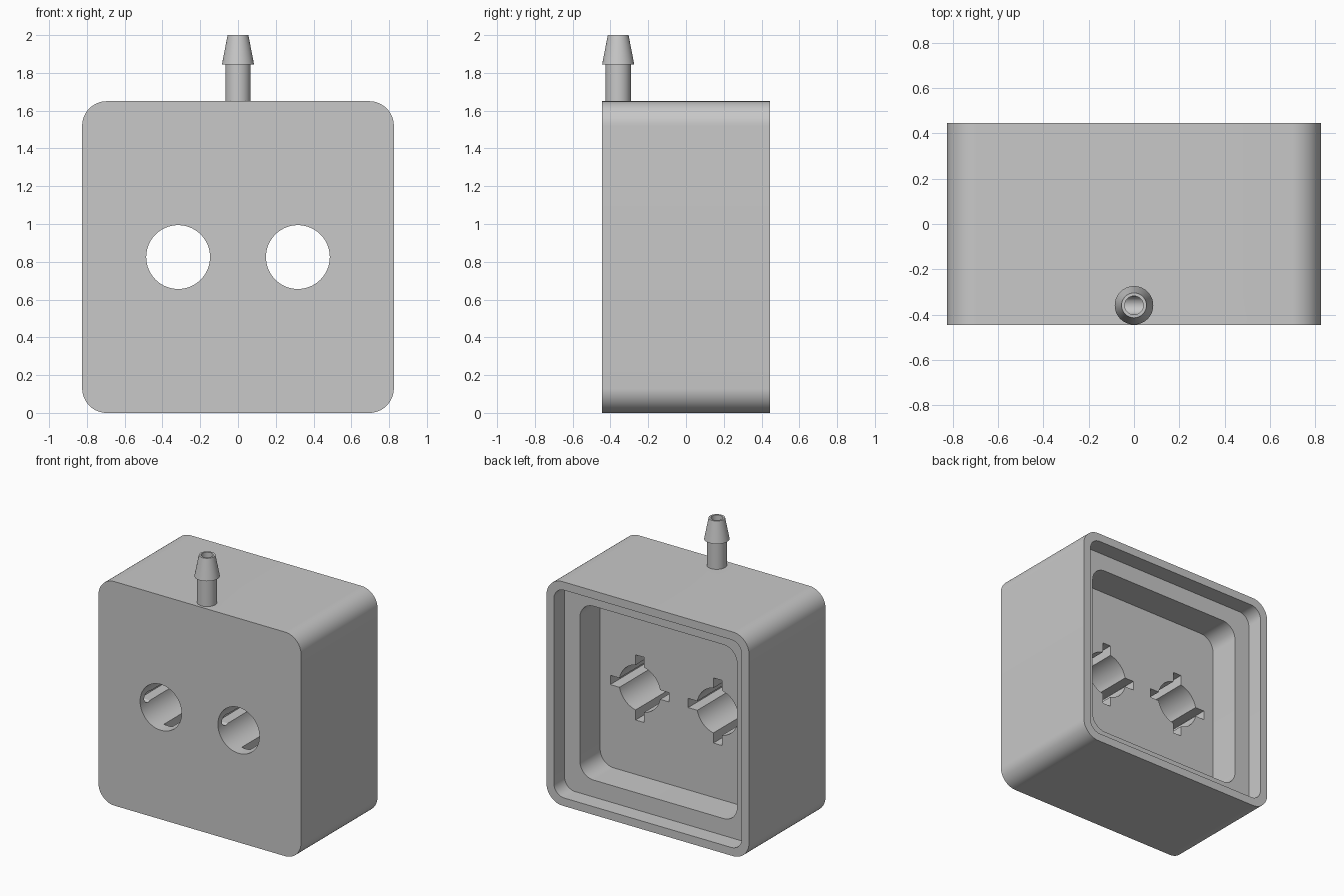
import bpy, bmesh, math
from mathutils import Matrix

if "Cube" in bpy.data.objects:
    bpy.data.objects.remove(bpy.data.objects["Cube"])

grey = bpy.data.materials.new("plain grey")
grey.diffuse_color = (0.58, 0.58, 0.58, 1)
grey.use_nodes = True
grey.node_tree.nodes["Principled BSDF"].inputs["Base Color"].default_value = grey.diffuse_color

MID = 0.825               # centre height of the housing
FRONT, BACK = -0.445, 0.445
FLOOR = 0.085             # cavity floor


def finish(name, bm):
    bmesh.ops.recalc_face_normals(bm, faces=bm.faces)
    mesh = bpy.data.meshes.new(name)
    bm.to_mesh(mesh)
    bm.free()
    obj = bpy.data.objects.new(name, mesh)
    bpy.context.collection.objects.link(obj)
    mesh.materials.append(grey)
    return obj


def rounded_block(name, half, radius, y0, y1, steps=16):
    """Rounded square in xz, extruded along y."""
    bm = bmesh.new()
    verts = []
    c = half - radius
    for q, (sx, sz) in enumerate(((1, 1), (-1, 1), (-1, -1), (1, -1))):
        for i in range(steps + 1):
            a = math.pi / 2 * (q + i / steps)
            verts.append(bm.verts.new((sx * c + radius * math.cos(a), y0,
                                       MID + sz * c + radius * math.sin(a))))
    face = bm.faces.new(verts)
    ext = bmesh.ops.extrude_face_region(bm, geom=[face])
    moved = [v for v in ext["geom"] if isinstance(v, bmesh.types.BMVert)]
    bmesh.ops.translate(bm, verts=moved, vec=(0, y1 - y0, 0))
    return finish(name, bm)


def cylinder(name, centre, radius, length, axis, r2=None, seg=64):
    rot = {"X": Matrix.Rotation(math.pi / 2, 4, "Y"),
           "Y": Matrix.Rotation(math.pi / 2, 4, "X"),
           "Z": Matrix.Identity(4)}[axis]
    bm = bmesh.new()
    bmesh.ops.create_cone(bm, cap_ends=True, segments=seg, radius1=radius,
                          radius2=radius if r2 is None else r2, depth=length,
                          matrix=Matrix.Translation(centre) @ rot)
    return finish(name, bm)


def box(name, centre, size):
    bm = bmesh.new()
    bmesh.ops.create_cube(bm, size=1, matrix=Matrix.Translation(centre)
                          @ Matrix.Diagonal((*size, 1)))
    return finish(name, bm)


def combine(target, other, operation):
    mod = target.modifiers.new(operation, "BOOLEAN")
    mod.operation, mod.solver, mod.object = operation, "EXACT", other
    bpy.context.view_layer.objects.active = target
    bpy.ops.object.modifier_apply(modifier=mod.name)
    bpy.data.objects.remove(other, do_unlink=True)


# Housing with a stepped opening at the back
housing = rounded_block("housing", 0.825, 0.13, FRONT, BACK)
combine(housing, rounded_block("lid_recess", 0.765, 0.085, BACK - 0.125, 0.6), "DIFFERENCE")
combine(housing, rounded_block("cavity", 0.64, 0.11, FLOOR, 0.55), "DIFFERENCE")

# Hose barb on the top
NOZZLE_Y = -0.359
combine(housing, cylinder("stem", (0, NOZZLE_Y, 1.73), 0.067, 0.26, "Z"), "UNION")
combine(housing, cylinder("barb", (0, NOZZLE_Y, 1.9225), 0.085, 0.155, "Z", r2=0.055), "UNION")

# Two through holes, each with four key slots that stop behind the front face
SLOT_FRONT, SLOT_END = -0.36, 0.2
for x in (-0.317, 0.317):
    combine(housing, cylinder("hole", (x, 0, MID), 0.169, 1.4, "Y"), "DIFFERENCE")
    y, length = (SLOT_FRONT + SLOT_END) / 2, SLOT_END - SLOT_FRONT
    combine(housing, box("slot_wide", (x, y, MID), (0.48, length, 0.068)), "DIFFERENCE")
    combine(housing, box("slot_tall", (x, y, MID), (0.068, length, 0.48)), "DIFFERENCE")

# Bore down the barb into a cross channel joining the holes
combine(housing, cylinder("channel", (0, NOZZLE_Y, MID), 0.04, 1.11, "X", seg=32), "DIFFERENCE")
combine(housing, cylinder("bore", (0, NOZZLE_Y, 1.465), 0.041, 1.28, "Z", seg=32), "DIFFERENCE")

# Smooth curves, sharp edges
bpy.ops.object.select_all(action="DESELECT")
housing.select_set(True)
bpy.context.view_layer.objects.active = housing
bpy.ops.object.shade_smooth_by_angle(angle=math.radians(25))
